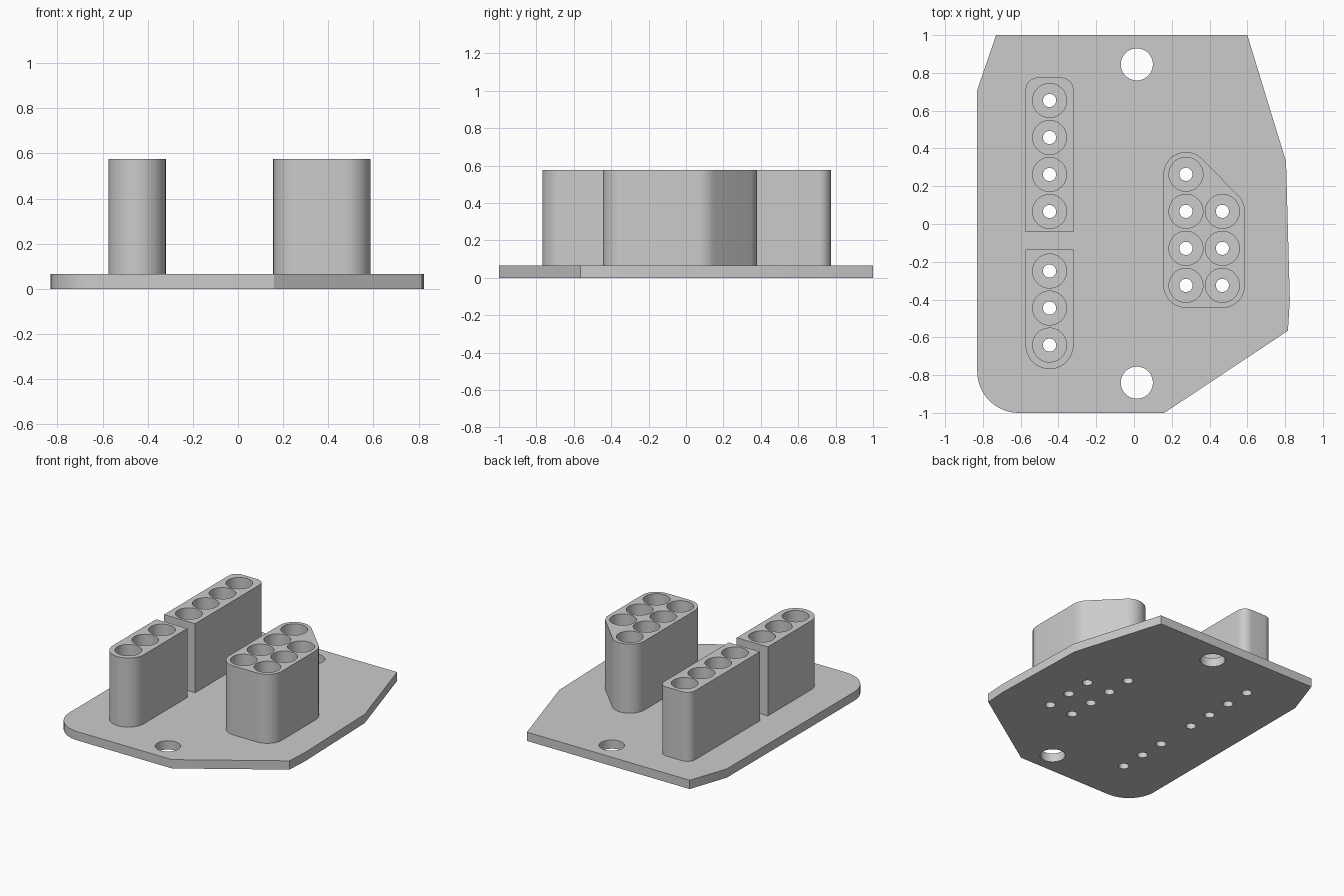
import bpy
import bmesh
from math import cos, sin, radians

if "Cube" in bpy.data.objects:
    bpy.data.objects.remove(bpy.data.objects["Cube"], do_unlink=True)

PLATE_TOP, BLOCK_TOP = 0.065, 0.575
BORE, PIN_HOLE, SCREW_HOLE = 0.09, 0.035, 0.085

grey = bpy.data.materials.new("plain grey")
grey.use_nodes = True
grey.diffuse_color = (0.6, 0.6, 0.6, 1)
grey.node_tree.nodes["Principled BSDF"].inputs["Base Color"].default_value = (0.6, 0.6, 0.6, 1)


def arc(x, y, r, start, end, steps=10):
    """Points along an arc, angles in degrees."""
    angles = [radians(start + (end - start) * i / steps) for i in range(steps + 1)]
    return [(x + r * cos(a), y + r * sin(a)) for a in angles]


def circle(x, y, r, steps=40):
    return arc(x, y, r, 0, 360, steps)[:-1]


def extruded(name, outline, holes, bottom, top):
    """Solid prism with the given outline, pierced by the hole loops."""
    bm = bmesh.new()
    for loop in [outline] + holes:
        verts = [bm.verts.new((x, y, bottom)) for x, y in loop]
        for i, v in enumerate(verts):
            bm.edges.new((verts[i - 1], v))
    bmesh.ops.triangle_fill(bm, use_beauty=True, use_dissolve=False, edges=bm.edges[:])
    lid = bmesh.ops.extrude_face_region(bm, geom=bm.faces[:])["geom"]
    for v in lid:
        if isinstance(v, bmesh.types.BMVert):
            v.co.z = top
    bmesh.ops.recalc_face_normals(bm, faces=bm.faces[:])
    mesh = bpy.data.meshes.new(name)
    bm.to_mesh(mesh)
    bm.free()
    mesh.materials.append(grey)
    obj = bpy.data.objects.new(name, mesh)
    bpy.context.collection.objects.link(obj)
    bpy.ops.object.select_all(action='DESELECT')
    obj.select_set(True)
    bpy.context.view_layer.objects.active = obj
    bpy.ops.object.shade_smooth_by_angle(angle=radians(30))
    return obj


# Socket centres
PITCH = 0.196
row_x = -0.447
back_row = [(row_x, 0.066 + PITCH * i) for i in range(4)]
front_row = [(row_x, -0.641 + PITCH * i) for i in range(3)]
cluster = [(0.275, -0.325 + PITCH * i) for i in range(4)]
cluster += [(0.468, -0.325 + PITCH * i) for i in range(3)]

# Base plate with pin holes and two screw holes
plate = [(-0.73, 1), (-0.83, 0.71)]
plate += arc(-0.61, -0.78, 0.22, 180, 270, 16)
plate += [(0.16, -1), (0.815, -0.565), (0.825, -0.4), (0.805, 0.33), (0.6, 1)]
pins = [circle(x, y, PIN_HOLE, 28) for x, y in back_row + front_row + cluster]
screws = [circle(0.015, y, SCREW_HOLE) for y in (0.845, -0.84)]
extruded("base_plate", plate, pins + screws, 0, PLATE_TOP)

# Socket block outlines, counter-clockwise
left, right = -0.574, -0.32
back_outline = [(left, -0.043), (right, -0.043)]
back_outline += arc(right - 0.065, 0.71, 0.065, 0, 90)
back_outline += arc(left + 0.065, 0.71, 0.065, 90, 180)

front_outline = [(right, -0.135), (left, -0.135)]
front_outline += arc(row_x, -0.641, 0.127, 180, 360, 24)

R = 0.119
cluster_outline = arc(0.275, 0.262, R, 45, 180, 16)
cluster_outline += arc(0.275, -0.325, R, 180, 270)
cluster_outline += arc(0.468, -0.325, R, 270, 360)
cluster_outline += arc(0.468, 0.067, R, 0, 45, 6)

for name, outline, centres in (
    ("back_row_socket_block", back_outline, back_row),
    ("front_row_socket_block", front_outline, front_row),
    ("cluster_socket_block", cluster_outline, cluster),
):
    bores = [circle(x, y, BORE) for x, y in centres]
    extruded(name, outline, bores, PLATE_TOP - 0.005, BLOCK_TOP)
